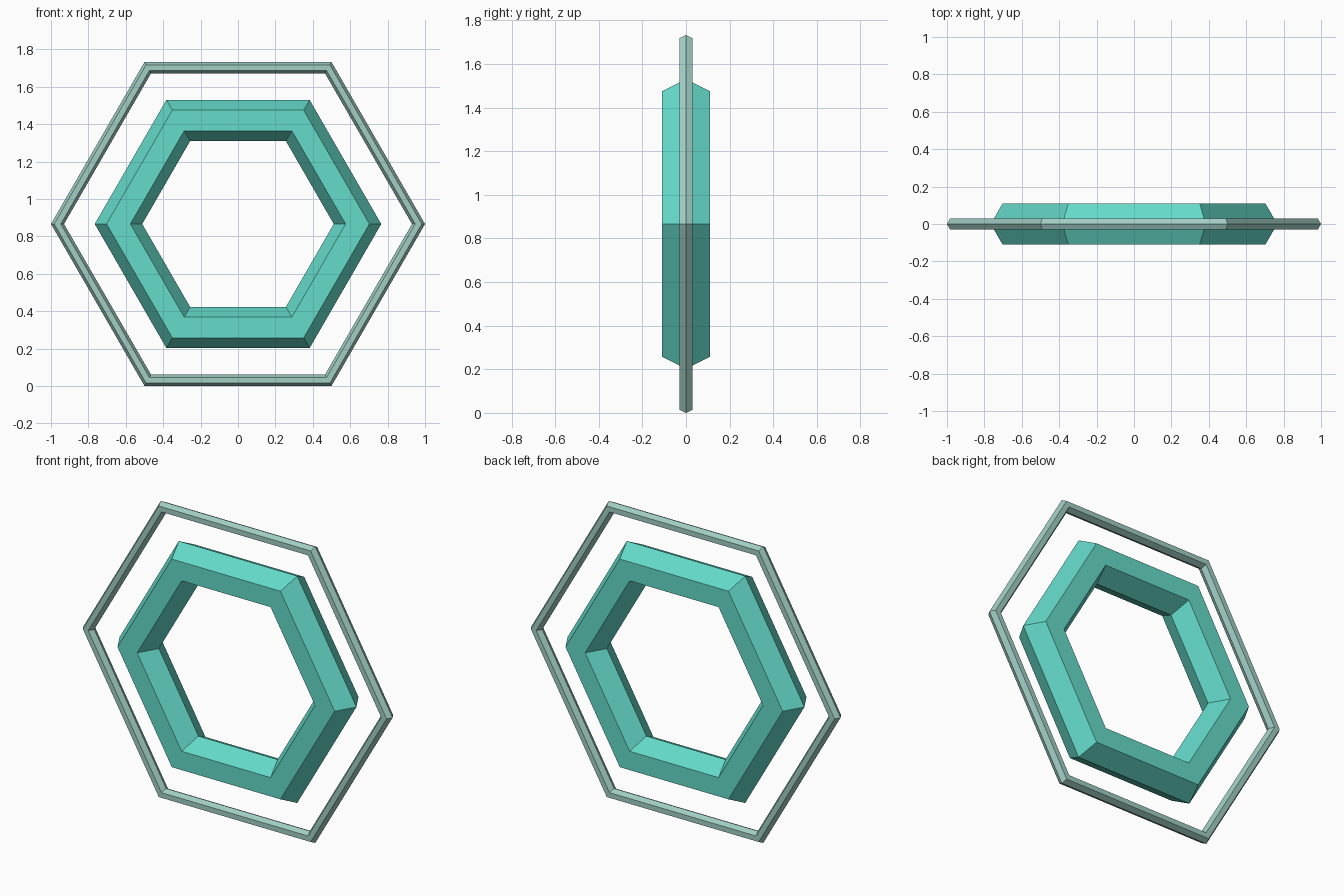
import bpy
import math

if "Cube" in bpy.data.objects:
    bpy.data.objects.remove(bpy.data.objects["Cube"])

CENTRE_Z = math.sqrt(3) / 2  # lower hexagon edge rests on z = 0


def hex_ring(name, major, minor, color):
    """Six-sided ring with a hexagonal section, standing upright."""
    bpy.ops.mesh.primitive_torus_add(
        major_segments=6, minor_segments=6,
        major_radius=major, minor_radius=minor,
        location=(0, 0, CENTRE_Z), rotation=(math.pi / 2, 0, 0))
    ring = bpy.context.object
    ring.name = name
    bpy.ops.object.shade_flat()
    mat = bpy.data.materials.new(name + "_paint")
    mat.diffuse_color = (*color, 1)
    mat.use_nodes = True
    mat.node_tree.nodes["Principled BSDF"].inputs["Base Color"].default_value = mat.diffuse_color
    ring.data.materials.append(mat)
    return ring


# Thin pale outer frame
hex_ring("outer_ring", 0.965, 0.035, (0.36, 0.62, 0.56))
# Thick teal inner ring
hex_ring("inner_ring", 0.639, 0.127, (0.13, 0.71, 0.59))
